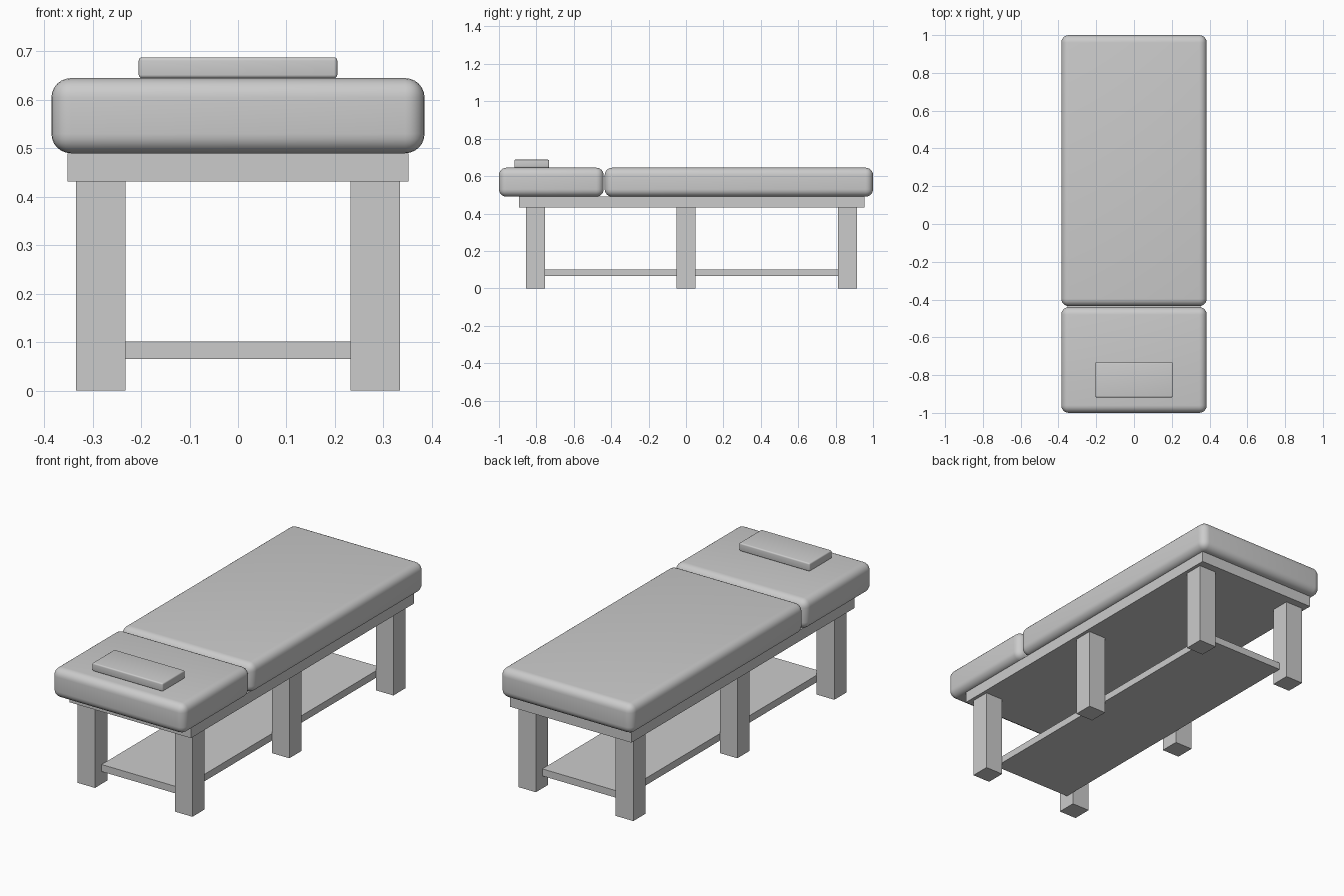
import bpy

if "Cube" in bpy.data.objects:
    bpy.data.objects.remove(bpy.data.objects["Cube"])


def box(name, x, y, z, bevel=0.0, segments=6):
    """Axis-aligned box from (min, max) ranges, optionally rounded."""
    ranges = (x, y, z)
    bpy.ops.mesh.primitive_cube_add(size=1, location=[(a + b) / 2 for a, b in ranges])
    ob = bpy.context.object
    ob.name = name
    ob.scale = [b - a for a, b in ranges]
    bpy.ops.object.transform_apply(location=False, rotation=False, scale=True)
    if bevel:
        mod = ob.modifiers.new("round", 'BEVEL')
        mod.width = bevel
        mod.segments = segments
        bpy.ops.object.modifier_apply(modifier=mod.name)
        bpy.ops.object.shade_smooth_by_angle()
    return ob


# Padded top in two sections, with a small head pillow
box("head_cushion", (-0.385, 0.385), (-1.0, -0.44), (0.49, 0.645), 0.04)
box("body_cushion", (-0.385, 0.385), (-0.435, 1.0), (0.49, 0.645), 0.04)
box("pillow", (-0.205, 0.205), (-0.918, -0.732), (0.645, 0.688), 0.007, 4)

# Solid frame under the cushions
box("frame", (-0.352, 0.352), (-0.893, 0.955), (0.432, 0.49))

# Three pairs of legs
for place, y in (("front", -0.804), ("middle", 0.0), ("back", 0.863)):
    for side, s in (("left", -1), ("right", 1)):
        cx = s * 0.283
        box(f"{place}_{side}_leg", (cx - 0.051, cx + 0.051),
            (y - 0.051, y + 0.051), (0.0, 0.432))

# Low shelf held between the legs
box("shelf", (-0.232, 0.232), (-0.80, 0.86), (0.065, 0.102))
